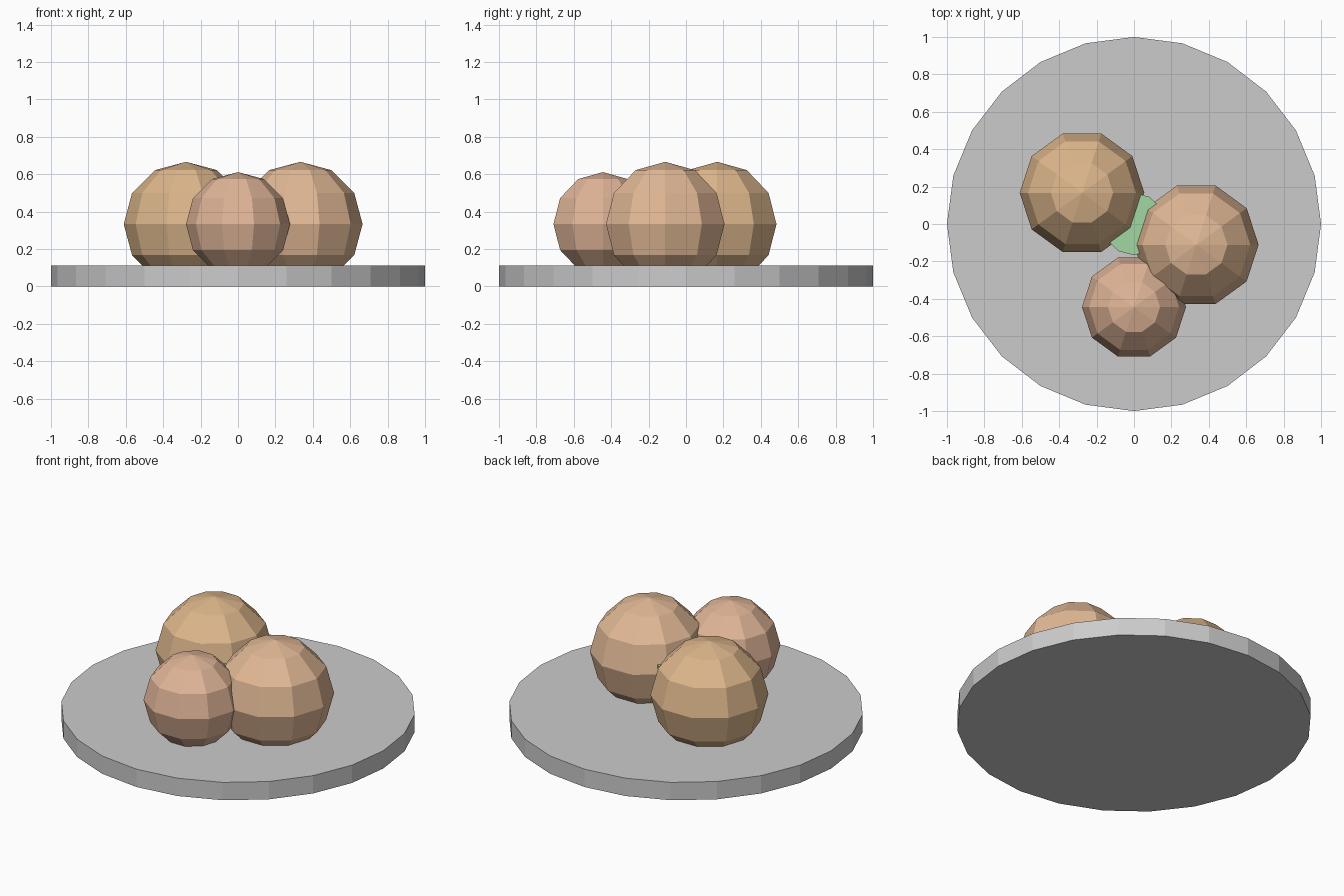
import bpy, bmesh
from math import pi
from mathutils import Matrix

if "Cube" in bpy.data.objects:
    bpy.data.objects.remove(bpy.data.objects["Cube"])


def finish(bm, name, color=None):
    mesh = bpy.data.meshes.new(name)
    bm.to_mesh(mesh)
    bm.free()
    obj = bpy.data.objects.new(name, mesh)
    bpy.context.collection.objects.link(obj)
    if color:
        mat = bpy.data.materials.new(name + "_color")
        mat.diffuse_color = (*color, 1)
        mat.use_nodes = True
        mat.node_tree.nodes["Principled BSDF"].inputs["Base Color"].default_value = mat.diffuse_color
        mesh.materials.append(mat)
    return obj


def disc(name, radius, z0, z1, sides, color=None):
    bm = bmesh.new()
    bmesh.ops.create_cone(bm, cap_ends=True, segments=sides, radius1=radius,
                          radius2=radius, depth=z1 - z0,
                          matrix=Matrix.Translation((0, 0, (z0 + z1) / 2)))
    return finish(bm, name, color)


def ball(name, center, radius, color):
    # quarter turn puts a corner of the ten-sided outline on the x axis
    bm = bmesh.new()
    bmesh.ops.create_uvsphere(bm, u_segments=10, v_segments=6, radius=radius)
    top = max(bm.verts, key=lambda v: v.co.x).co.x
    if top < radius * 0.99:
        bmesh.ops.rotate(bm, verts=bm.verts, matrix=Matrix.Rotation(pi / 2, 3, 'Z'))
    bmesh.ops.translate(bm, verts=bm.verts, vec=center)
    return finish(bm, name, color)


# Round plate
disc("plate", 1.0, 0, 0.111, 24)

# Three fried balls
ball("ball_back_left", (-0.278, 0.167, 0.333), 0.333, (0.72, 0.47, 0.26))
ball("ball_right", (0.333, -0.111, 0.333), 0.333, (0.75, 0.48, 0.30))
ball("ball_front", (0, -0.444, 0.333), 0.278, (0.74, 0.46, 0.31))

# Herb garnish tucked between the balls
disc("herb_garnish", 0.167, 0.278, 0.389, 12, (0.36, 0.68, 0.36))
